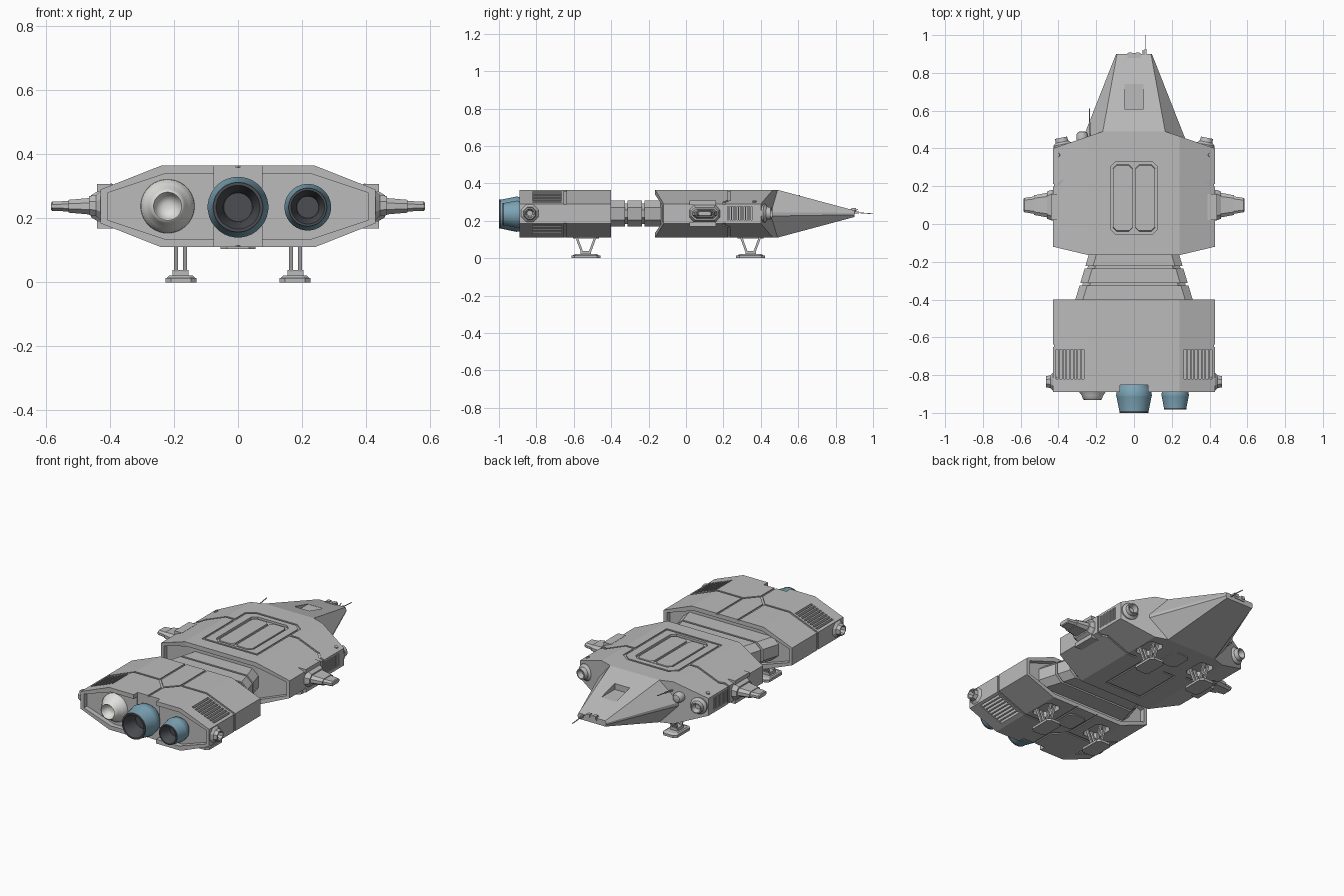
import bpy, bmesh, math
from mathutils import Vector, Matrix

if "Cube" in bpy.data.objects:
    bpy.data.objects.remove(bpy.data.objects["Cube"])


def material(name, rgb):
    m = bpy.data.materials.new(name)
    m.diffuse_color = (*rgb, 1)
    m.use_nodes = True
    m.node_tree.nodes["Principled BSDF"].inputs["Base Color"].default_value = m.diffuse_color
    return m


GREY = material("hull grey", (0.50, 0.50, 0.50))
BLUE = material("engine blue", (0.20, 0.37, 0.47))
PALE = material("pale nozzle", (0.74, 0.74, 0.72))
DARK = material("dark interior", (0.07, 0.075, 0.085))
MID = 0.2375


def finish(name, bm, mats=(GREY,), angle=None):
    bmesh.ops.recalc_face_normals(bm, faces=bm.faces)
    me = bpy.data.meshes.new(name)
    bm.to_mesh(me)
    bm.free()
    for m in mats:
        me.materials.append(m)
    ob = bpy.data.objects.new(name, me)
    bpy.context.collection.objects.link(ob)
    if angle:
        bpy.context.view_layer.objects.active = ob
        ob.select_set(True)
        bpy.ops.object.shade_smooth_by_angle(angle=math.radians(angle))
        ob.select_set(False)
    return ob


def loft(bm, rings):
    """Skin a list of equal rings; caps are strips pairing opposite points."""
    vs = [[bm.verts.new(p) for p in r] for r in rings]
    n = len(vs[0])
    m = n // 2
    for a, b in zip(vs, vs[1:]):
        for i in range(n):
            j = (i + 1) % n
            bm.faces.new((a[i], a[j], b[j], b[i]))
    for r in (vs[0], vs[-1]):
        bm.faces.new((r[0], r[m - 1], r[m], r[n - 1]))
        for h in (0, m):
            for i in range(m // 2 - 1):
                bm.faces.new((r[h + i], r[h + i + 1], r[h + m - 2 - i], r[h + m - 1 - i]))


def box(bm, x0, x1, y0, y1, z0, z1):
    c = Matrix.Translation(((x0 + x1) / 2, (y0 + y1) / 2, (z0 + z1) / 2))
    bmesh.ops.create_cube(bm, size=1, matrix=c @ Matrix.Diagonal((abs(x1 - x0), y1 - y0, abs(z1 - z0), 1)))


def beam(bm, p, q, w, ext=0.0):
    p, q = Vector(p), Vector(q)
    d = q - p
    rot = d.to_track_quat('Z', 'Y').to_matrix().to_4x4()
    bmesh.ops.create_cube(bm, size=1, matrix=Matrix.Translation((p + q) / 2) @ rot
                          @ Matrix.Diagonal((w, w, d.length + ext, 1)))


def groove(bm, pts, flips=(0,), w=0.012):
    for s in (1, -1):
        for f in flips:
            path = [(s * x, y, 2 * MID - z if f else z) for x, y, z in pts]
            for p, q in zip(path, path[1:]):
                beam(bm, p, q, w, w * 0.9)


def plate(bm, cx, cy, hx, hy, c, z0, z1, k=1.0):
    """Chamfered rectangle, optionally smaller at the top."""
    right = [(hx - c, hy), (hx, hy - c), (hx, c - hy), (hx - c, -hy)]
    o = right + [(-x, y) for x, y in reversed(right)]
    loft(bm, [[(cx + x, cy + y, z0) for x, y in o], [(cx + x * k, cy + y * k, z1) for x, y in o]])


def lathe(name, prof, origin, axis, mats=(GREY,), idx=None, segs=32, angle=35):
    bm = bmesh.new()
    q = Vector(axis).to_track_quat('Z', 'Y')
    vs = [[bm.verts.new(Vector(origin) + q @ Vector((r * math.cos(2 * math.pi * (i + .5) / segs),
           r * math.sin(2 * math.pi * (i + .5) / segs), t))) for i in range(segs)] for r, t in prof]
    for k, (a, b) in enumerate(zip(vs, vs[1:])):
        for i in range(segs):
            j = (i + 1) % segs
            bm.faces.new((a[i], a[j], b[j], b[i])).material_index = idx[k] if idx else 0
    bm.faces.new(vs[0])
    bm.faces.new(vs[-1]).material_index = idx[-1] if idx else 0
    return finish(name, bm, mats, angle)


def cut(ob, bm):
    c = finish("cutter", bm)
    mod = ob.modifiers.new("cut", 'BOOLEAN')
    mod.object, mod.operation, mod.solver, mod.use_self = c, 'DIFFERENCE', 'EXACT', True
    dg = bpy.context.evaluated_depsgraph_get()
    me = bpy.data.meshes.new_from_object(ob.evaluated_get(dg))
    ob.modifiers.clear()
    ob.data = me
    bpy.data.objects.remove(c)


# Hull cross-section, shared by both hull blocks
HALF = [(.165, .365), (.24, .365), (.43, .29), (.43, .185), (.24, .11), (.165, .11)]
SECT = HALF + [(-x, z) for x, z in reversed(HALF)]
INNER = [(x * .95, MID + (z - MID) * .8) for x, z in SECT]
top = lambda x: .365 - max(0, abs(x) - .24) * .395
yback = lambda x: -.165 + max(0, abs(x) - .24) * .237
yfront = lambda x: .49 - (abs(x) - .165) * .34
ring = lambda sect, f, d=0: [(x, f(x) + d, z) for x, z in sect]

# Rear hull with recessed ends
bm = bmesh.new()
at = lambda y: (lambda x: y)
loft(bm, [ring(INNER, at(-.86)), ring(INNER, at(-.89)), ring(SECT, at(-.89)),
          ring(SECT, at(-.40)), ring(INNER, at(-.40)), ring(INNER, at(-.43))])
rear = finish("rear_hull", bm)
bm = bmesh.new()
box(bm, -.075, .075, -.92, -.853, .05, .42)
cut(rear, bm)
bm = bmesh.new()
groove(bm, [(x if x > .2 else .07, -.645, z) for x, z in HALF])
groove(bm, [(.07, -.39, .365), (.07, -.645, .365), (.002, -.72, .365)], (0, 1))
for z in (.365, .11):
    beam(bm, (0, -.90, z), (0, -.72, z), .012)
cut(rear, bm)

# Vent slots on the four slopes
bm = bmesh.new()
for s in (1, -1):
    for f in (1, -1):
        for i in range(8):
            x = .265 + i * .0195
            z = top(x) - MID
            box(bm, s * x, s * (x + .012), -.82, -.665, MID + f * (z - .022), MID + f * (z + .03))
cut(rear, bm)

# Front hull
bm = bmesh.new()
loft(bm, [ring(INNER, yback, .03), ring(INNER, yback), ring(SECT, yback), ring(SECT, yfront)])
front = finish("front_hull", bm)
bm = bmesh.new()
plate(bm, 0, .1375, .125, .19, .025, .352, .40)
cut(front, bm)
bm = bmesh.new()
groove(bm, [(0, -.075, .365), (.18, -.075, .365), (.18, .33, .365), (.135, .365, .365), (0, .365, .365)])
groove(bm, [(0, -.09, .11), (.12, -.09, .11), (.12, .2, .11), (.05, .2, .11)])
groove(bm, [(.185, .23, .365), (.24, .23, .365), (.38, .23, top(.38)), (.405, .205, top(.405)),
            (.43, .205, .29), (.43, .205, MID)], (0, 1))
cut(front, bm)

# Side grilles
bm = bmesh.new()
for s in (1, -1):
    for i in range(11):
        y = .222 + i * .0125
        box(bm, s * .42, s * .45, y, y + .006, .203, .277)
cut(front, bm)

# Hatch doors
for s, n in ((1, "right"), (-1, "left")):
    bm = bmesh.new()
    plate(bm, s * .059, .1375, .053, .18, .02, .345, .361, .96)
    finish("hatch_door_" + n, bm)

# Nose with window recess
bm = bmesh.new()
base = [(.165, .49, .365), (.27, .455, .245), (.27, .455, .225), (.165, .49, .11)]
tip = [(.09, .9, .255), (.095, .9, .242), (.095, .9, .232), (.09, .9, .22)]
loft(bm, [r + [(-x, y, z) for x, y, z in reversed(r)] for r in (base, tip)])
nose = finish("nose", bm)
bm = bmesh.new()
box(bm, -.05, .05, .61, .74, .297, .40)
cut(nose, bm)
bm = bmesh.new()
box(bm, -.035, .035, .88, .904, .24, .263)
for x in (-.02, .02):
    box(bm, x - .01, x + .01, .885, .908, .25, .268)
finish("nose_sensor", bm)

# Antennas
bm = bmesh.new()
beam(bm, (.06, .87, .245), (.06, .925, .243), .01)
beam(bm, (.06, .92, .243), (.06, 1.0, .237), .004)
beam(bm, (.048, .89, .25), (.048, .92, .26), .004)
beam(bm, (-.235, .45, .31), (-.235, .54, .325), .008)
beam(bm, (-.235, .53, .323), (-.235, .61, .335), .004)
finish("antennas", bm)
lathe("sensor_ball", [(.03, 0), (.03, .03), (.022, .042), (.008, .046)], (-.275, .445, .28), (0, 1, 0), segs=16)

# Ribbed neck
bm = bmesh.new()
rings = []
for y, k in ((-.45, 0), (-.325, 0), (-.325, .014), (-.313, .014), (-.313, 0), (-.235, 0),
             (-.235, .014), (-.223, .014), (-.223, 0), (-.10, 0)):
    w = .24 - (y + .165) * .30 - k
    h = [(w - .04, .307 - k), (w, .272 - k), (w, .203 + k), (w - .04, .168 + k)]
    rings.append([(x, y, z) for x, z in h] + [(-x, y, z) for x, z in reversed(h)])
loft(bm, rings)
finish("neck", bm)

# Three engines
def blue_engine(name, x, r, y0, y1):
    d = y0 - y1
    lathe(name, [(r * .75, 0), (r * .94, d * .18), (r, d * .4), (r * .98, d * .45), (r * .82, d * .93), (r * .82, d),
                 (r * .72, d), (r * .5, d * .6), (r * .47, d * .45)],
          (x, y0, .235), (0, -1, 0), (BLUE, DARK), [0, 0, 0, 0, 1, 1, 1, 1])

blue_engine("centre_engine", 0, .095, -.845, -1.0)
blue_engine("right_engine", .218, .073, -.855, -.982)
lathe("left_engine", [(.085, 0), (.083, .015), (.07, .035), (.056, .055), (.05, .073), (.044, .076),
                      (.038, .065), (.03, .045), (.012, .038)], (-.22, -.855, .238), (0, -1, 0), (PALE,), angle=50)

for s, n in ((1, "right"), (-1, "left")):
    # Stub wing with root and tip
    bm = bmesh.new()
    rings = []
    for x, hy, hz in ((.40, .085, .052), (.44, .08, .046), (.46, .072, .034), (.46, .065, .026),
                      (.53, .052, .02), (.53, .046, .016), (.58, .038, .015), (.585, .034, .011)):
        h = [(hy * .7, hz), (hy, hz * .4), (hy, -hz * .4), (hy * .7, -hz)]
        rings.append([(s * x, .1 + y, .238 + z) for y, z in h] + [(s * x, .1 - y, .238 + z) for y, z in reversed(h)])
    loft(bm, rings)
    finish("stub_wing_" + n, bm)
    bm = bmesh.new()
    for z in (.295, .18):
        box(bm, s * .39, s * .44, .02, .16, z - .012, z + .012)
    finish("wing_mount_" + n, bm)
    # Manoeuvring thrusters, front and side
    cup = [(.05, 0), (.05, .022), (.036, .035), (.032, .058), (.026, .058), (.016, .03)]
    lathe("front_thruster_" + n, cup, (s * .375, .40, .24), (s * .2, 1, 0), segs=16)
    lathe("side_thruster_" + n, cup, (s * .408, -.835, .24), (s, 0, 0), segs=8, angle=20)
    lathe("deck_light_" + n, [(.011, 0), (.011, .012)], (s * .40, .365, .295), (s * .37, 0, 1), segs=12)

# Landing gear, each leg in its own well
for y, end, hull in ((-.535, "rear", rear), (.345, "front", front)):
    bm = bmesh.new()
    for s in (1, -1):
        plate(bm, s * .18, y, .052, .08, .02, .08, .14, .85)
    cut(hull, bm)
    bm = bmesh.new()
    plate(bm, 0, y, .055, .07, .02, .105, .115)
    finish("belly_plate_" + end, bm)
    for s, n in ((1, "right"), (-1, "left")):
        bm = bmesh.new()
        plate(bm, s * .178, y, .049, .078, .018, 0, .014)
        plate(bm, s * .178, y, .044, .07, .016, .014, .021, .85)
        box(bm, s * .155, s * .205, y - .028, y + .028, .02, .038)
        for dx in (-.014, .014):
            for d in (1, -1):
                beam(bm, (s * .18 + dx, y + d * .02, .03), (s * .18 + dx, y + d * .06, .138), .012)
        finish("landing_leg_%s_%s" % (end, n), bm)
